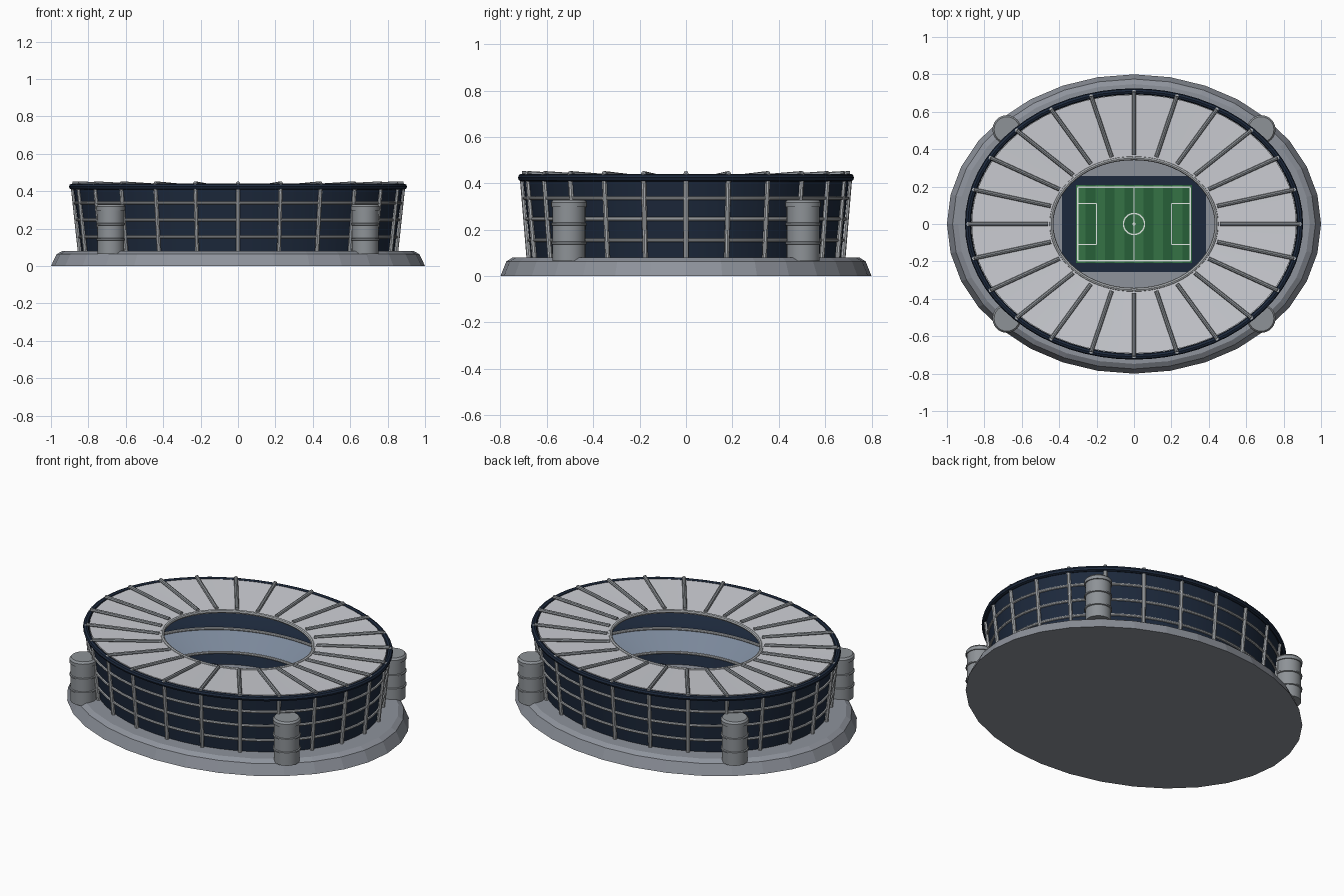
import bpy, bmesh
from math import sin, cos, pi
from mathutils import Vector, Matrix

if "Cube" in bpy.data.objects:
    bpy.data.objects.remove(bpy.data.objects["Cube"])


def material(name, rgb):
    m = bpy.data.materials.new(name)
    m.diffuse_color = (*rgb, 1)
    m.use_nodes = True
    m.node_tree.nodes["Principled BSDF"].inputs["Base Color"].default_value = m.diffuse_color
    return m


NAVY = material("navy_glass", (0.012, 0.022, 0.045))
ROOF = material("roof_panel", (0.60, 0.61, 0.65))
TRIM = material("light_trim", (0.45, 0.47, 0.49))
STEEL = material("steel", (0.27, 0.29, 0.31))
CONCRETE = material("concrete", (0.27, 0.29, 0.33))
SEATS = material("blue_grey_seats", (0.20, 0.25, 0.33))
GREEN_A = material("grass_light", (0.035, 0.17, 0.06))
GREEN_B = material("grass_dark", (0.02, 0.115, 0.04))
WHITE = material("line_white", (0.75, 0.8, 0.76))


def finish(name, bm, mat, smooth=True):
    bmesh.ops.recalc_face_normals(bm, faces=bm.faces)
    me = bpy.data.meshes.new(name)
    bm.to_mesh(me)
    bm.free()
    ob = bpy.data.objects.new(name, me)
    bpy.context.collection.objects.link(ob)
    me.materials.append(mat)
    if smooth:
        bpy.ops.object.select_all(action='DESELECT')
        ob.select_set(True)
        bpy.context.view_layer.objects.active = ob
        bpy.ops.object.shade_smooth_by_angle(angle=0.5)
    return ob


def sweep(name, profile, mat, n=64, closed=False, caps=False, at=(0, 0), smooth=True):
    """Elliptical lathe of a (rx, ry, z) profile."""
    bm = bmesh.new()
    rows = [[bm.verts.new((at[0] + rx * cos(2 * pi * i / n), at[1] + ry * sin(2 * pi * i / n), z))
             for i in range(n)] for rx, ry, z in profile]
    pairs = list(zip(rows, rows[1:])) + ([(rows[-1], rows[0])] if closed else [])
    for a, b in pairs:
        for i in range(n):
            j = (i + 1) % n
            bm.faces.new((a[i], a[j], b[j], b[i]))
    if caps:
        bm.faces.new(rows[0])
        bm.faces.new(rows[-1])
    return finish(name, bm, mat, smooth)


def ring(name, rx, ry, z, r, mat, n=64):
    prof = [(rx + r * cos(k * pi / 4), ry + r * cos(k * pi / 4), z + r * sin(k * pi / 4)) for k in range(8)]
    return sweep(name, prof, mat, n, closed=True)


def rods(name, segments, r, mat):
    bm = bmesh.new()
    for a, b in segments:
        a, b = Vector(a), Vector(b)
        d = b - a
        mx = Matrix.Translation((a + b) / 2) @ d.to_track_quat('Z', 'Y').to_matrix().to_4x4()
        bmesh.ops.create_cone(bm, cap_ends=True, segments=8, radius1=r, radius2=r, depth=d.length, matrix=mx)
    return finish(name, bm, mat)


def boxes(name, items, mat):
    """Boxes given as (x0, x1, y0, y1, z0, z1)."""
    bm = bmesh.new()
    for x0, x1, y0, y1, z0, z1 in items:
        mx = Matrix.Translation(((x0 + x1) / 2, (y0 + y1) / 2, (z0 + z1) / 2)) @ \
            Matrix.Diagonal((x1 - x0, y1 - y0, z1 - z0, 1))
        bmesh.ops.create_cube(bm, size=1, matrix=mx)
    return finish(name, bm, mat, False)


def ell(rx, ry, z, i, n=24):
    t = 2 * pi * i / n
    return (rx * cos(t), ry * sin(t), z)


# Ground plinth
sweep("plinth", [(1, .8, 0), (.97, .775, .063), (.94, .748, .08)], CONCRETE, 32, caps=True, smooth=False)

# Glazed outer wall, its horizontal bands and top rim
sweep("outer_wall", [(.835, .667, .078), (.882, .704, .425)], NAVY)
for k, z in enumerate((.155, .246, .336)):
    f = (z - .078) / .347
    ring(f"wall_band_{k + 1}", .837 + .047 * f, .669 + .037 * f, z, .008, TRIM)
ring("wall_rim", .888, .709, .424, .016, NAVY)

# Roof, sloping gently inward, with the trim of the opening
sweep("roof", [(.868, .692, .436), (.44, .35, .418), (.44, .35, .402), (.868, .692, .42)], ROOF, closed=True)
ring("roof_opening_trim", .442, .352, .414, .011, TRIM)

# Wall ribs and radial roof ribs
rods("wall_ribs", [(ell(.846, .677, .078, i), ell(.885, .707, .44, i)) for i in range(24)], .011, TRIM)
rods("roof_ribs", [(ell(.885, .707, .442, i), ell(.46, .37, .422, i)) for i in range(24)], .011, STEEL)

# Seating bowl: lower, middle and upper tiers with rails
sweep("lower_tier", [(.47, .376, .078), (.495, .396, .14)], NAVY)
sweep("middle_tier", [(.495, .396, .14), (.675, .54, .21)], SEATS)
sweep("upper_tier", [(.675, .54, .21), (.69, .552, .24), (.865, .692, .37)], NAVY)
ring("lower_rail", .495, .396, .143, .008, TRIM)
ring("upper_rail", .675, .54, .214, .008, TRIM)

# Pitch surround and striped grass
boxes("pitch_surround", [(-.385, .385, -.257, .257, .075, .086)], NAVY)
N, W = 12, .62 / 12
for name, start, mat in (("grass_light_stripes", 0, GREEN_A), ("grass_dark_stripes", 1, GREEN_B)):
    boxes(name, [(-.31 + i * W, -.31 + (i + 1) * W, -.208, .208, .084, .091) for i in range(start, N, 2)], mat)

# Pitch markings
h = .0035
lines = [(-h, h, -.195, .195)]
for s in (-1, 1):
    lines += [(-.303, .303, s * .196 - h, s * .196 + h), (s * .3 - h, s * .3 + h, -.196, .196),
              (s * .2 - h, s * .2 + h, -.11, .11)]
    for t in (-1, 1):
        lines.append((min(s * .2, s * .3), max(s * .2, s * .3), t * .11 - h, t * .11 + h))
boxes("pitch_lines", [(*l, .09, .093) for l in lines], WHITE)
sweep("centre_circle", [(.06, .06, .09), (.06, .06, .093), (.053, .053, .093), (.053, .053, .09)],
      WHITE, 32, closed=True)
sweep("centre_spot", [(.008, .008, .09), (.008, .008, .0935)], WHITE, 12, caps=True)

# Four corner stair towers with ring bands and a cap
for sx in (-1, 1):
    for sy in (-1, 1):
        tag = f"{'left' if sx < 0 else 'right'}_{'front' if sy < 0 else 'back'}"
        c = (sx * .68, sy * .505)
        sweep(f"tower_{tag}", [(.071, .071, .065), (.071, .071, .3)], STEEL, 24, caps=True, at=c)
        sweep(f"tower_cap_{tag}", [(.077, .077, .298), (.077, .077, .318), (.068, .068, .329)],
              STEEL, 24, caps=True, at=c)
        for k, z in enumerate((.142, .224)):
            sweep(f"tower_band_{tag}_{k + 1}",
                  [(.07, .07, z - .007), (.077, .077, z - .004), (.077, .077, z + .004), (.07, .07, z + .007)],
                  STEEL, 24, closed=True, at=c)
